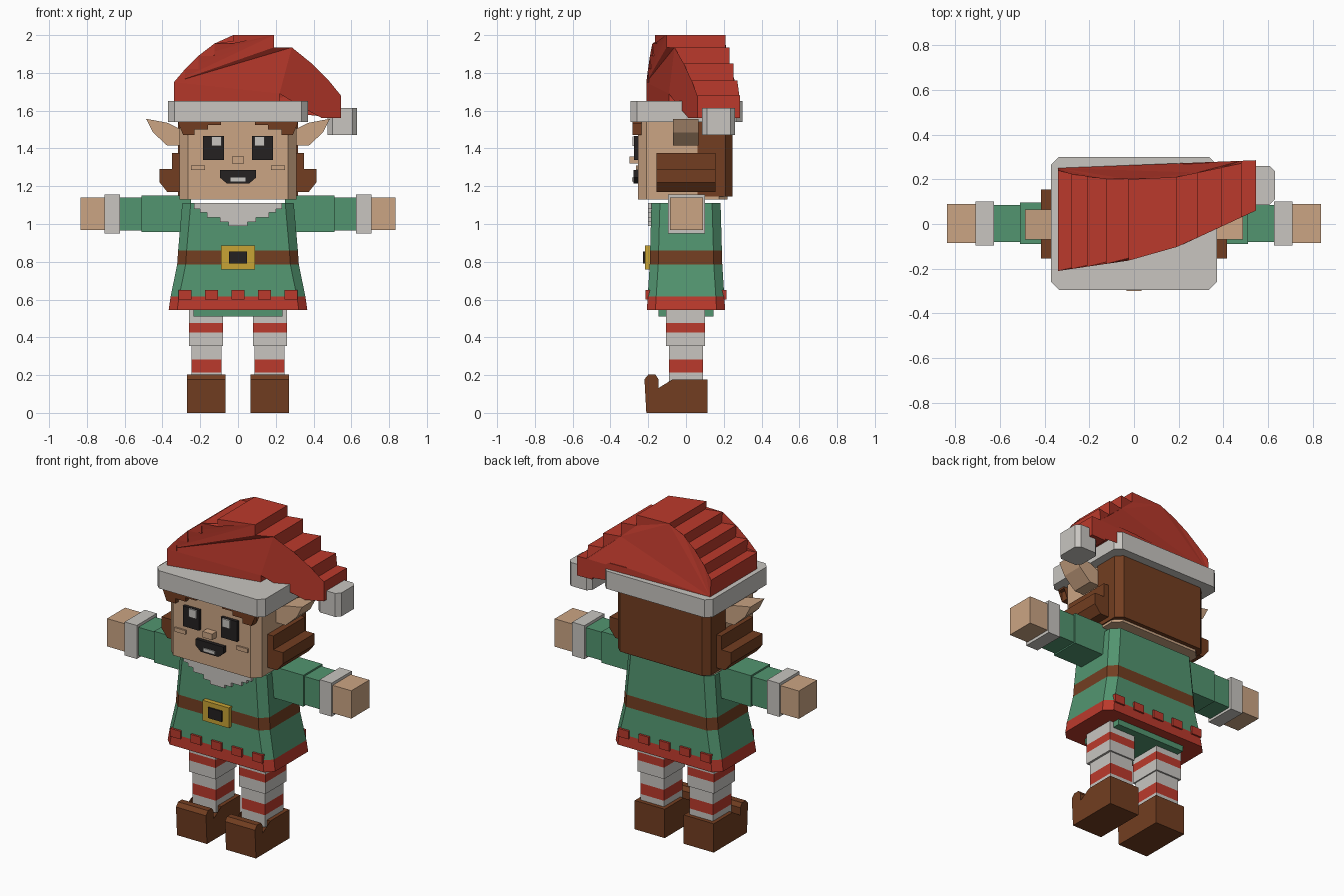
import bpy, bmesh

cube = bpy.data.objects.get("Cube")
if cube:
    bpy.data.objects.remove(cube, do_unlink=True)


def material(name, r, g, b):
    m = bpy.data.materials.new(name)
    m.use_nodes = True
    m.diffuse_color = (r, g, b, 1)
    m.node_tree.nodes["Principled BSDF"].inputs["Base Color"].default_value = (r, g, b, 1)
    return m


RED = material("red cloth", .50, .042, .025)
GREEN = material("green cloth", .085, .30, .162)
WHITE = material("white trim", .58, .56, .53)
SKIN = material("skin", .60, .375, .23)
BROWN = material("brown", .17, .048, .015)
BLACK = material("black", .018, .015, .015)
GOLD = material("gold", .58, .37, .035)


def finish(name, bm, *mats):
    bmesh.ops.recalc_face_normals(bm, faces=bm.faces)
    mesh = bpy.data.meshes.new(name)
    bm.to_mesh(mesh)
    bm.free()
    for m in mats:
        mesh.materials.append(m)
    obj = bpy.data.objects.new(name, mesh)
    bpy.context.collection.objects.link(obj)
    return obj


def loft(name, rings, *mats, slots=None):
    """Bridge rings of equal length, cap both ends, colour each band by slot."""
    bm = bmesh.new()
    loops = [[bm.verts.new(p) for p in ring] for ring in rings]
    n = len(loops[0])
    for k, (a, b) in enumerate(zip(loops, loops[1:])):
        for i in range(n):
            j = (i + 1) % n
            f = bm.faces.new((a[i], a[j], b[j], b[i]))
            f.material_index = slots[k] if slots else 0
    caps = [bm.faces.new(loops[0]), bm.faces.new(loops[-1])]
    caps[0].material_index = slots[0] if slots else 0
    caps[1].material_index = slots[-1] if slots else 0
    bmesh.ops.triangulate(bm, faces=[f for f in caps if len(f.verts) > 4])
    return finish(name, bm, *mats)


def prism(name, pts, axis, lo, hi, mat):
    """Extrude a 2D outline along an axis."""
    place = {"x": lambda p, d: (d, p[0], p[1]),
             "y": lambda p, d: (p[0], d, p[1]),
             "z": lambda p, d: (p[0], p[1], d)}[axis]
    return loft(name, [[place(p, d) for p in pts] for d in (lo, hi)], mat)


def rect(x0, x1, y0, y1, c=0):
    """Rectangle outline, with chamfered corners if c is set."""
    if not c:
        return [(x0, y0), (x1, y0), (x1, y1), (x0, y1)]
    return [(x0 + c, y0), (x1 - c, y0), (x1, y0 + c), (x1, y1 - c),
            (x1 - c, y1), (x0 + c, y1), (x0, y1 - c), (x0, y0 + c)]


def box(name, x, y, z, mat, c=0):
    return prism(name, rect(*x, *y, c), "z", *z, mat)


def side(s, a, b):
    return tuple(sorted((s * a, s * b)))


def flip(s, pts):
    return [(s * x, z) for x, z in pts]


def stepped(half):
    """Full symmetric outline from its +x half."""
    return half + flip(-1, half[::-1])


def lerp(table, x):
    for (x0, v0), (x1, v1) in zip(table, table[1:]):
        if x <= x1:
            return v0 + (v1 - v0) * (x - x0) / (x1 - x0)
    return table[-1][1]


# Hat: stepped outline, narrowing in depth towards the drooping tip
left_steps = [(-.34, 1.75), (-.28, 1.82), (-.21, 1.89), (-.125, 1.955), (-.025, 2)]
right_steps = [(.19, 2), (.285, 1.935), (.39, 1.85), (.48, 1.76), (.545, 1.68)]
outline, low = [], 1.65
for x, z in left_steps:
    outline += [(x, low), (x, z)]
    low = z
for (x, z), nxt in zip(right_steps, [p[1] for p in right_steps[1:]] + [1.56]):
    outline += [(x, z), (x, nxt)]
outline += [(.445, 1.56), (.445, 1.62), (.335, 1.62), (.335, 1.69), (.22, 1.69), (.22, 1.65)]
front = [(-.34, -.21), (0, -.16), (.2, -.1), (.545, .06)]
back = [(-.34, .24), (-.27, .22), (-.12, .2), (0, .2), (.19, .21), (.545, .285)]
hem = [(-.34, .25), (.545, .285)]
loft("hat", [[(x, lerp(front, x), z) for x, z in outline],
             [(x, lerp(hem if z < 1.7 else back, x), z) for x, z in outline]], RED)
box("hat_brim", (-.37, .37), (-.295, .3), (1.54, 1.65), WHITE, .035)
box("hat_pompom", (.475, .63), (.085, .26), (1.47, 1.615), WHITE, .025)

# Head and hair
box("head", (-.31, .31), (-.255, .22), (1.13, 1.54), SKIN, .045)
prism("back_hair", [(-.317, .06), (.317, .06), (.317, .21), (.28, .245), (-.28, .245), (-.317, .21)],
      "z", 1.145, 1.545, BROWN)
for s, tag in ((1, "left"), (-1, "right")):
    prism(tag + "_fringe", flip(s, [(.315, 1.54), (.315, 1.53), (.29, 1.53), (.29, 1.47), (.23, 1.47),
                                    (.23, 1.5), (.16, 1.5), (.16, 1.525), (.09, 1.525), (.09, 1.54)]),
          "y", -.283, -.235, BROWN)
    prism(tag + "_side_hair", flip(s, [(.30, 1.375), (.35, 1.375), (.35, 1.29), (.415, 1.29),
                                       (.415, 1.22), (.375, 1.17), (.30, 1.17)]),
          "y", -.155, .155, BROWN)
    prism(tag + "_ear", flip(s, [(.30, 1.5), (.37, 1.535), (.487, 1.557), (.45, 1.485),
                                 (.375, 1.415), (.30, 1.415)]),
          "y", -.07, .065, SKIN)
    # Eyes and cheeks
    box(tag + "_eye", side(s, .075, .185), (-.275, -.25), (1.34, 1.465), BLACK)
    box(tag + "_eye_glint", side(s, .088, .14), (-.284, -.27), (1.412, 1.463), WHITE)
    box(tag + "_cheek", side(s, .175, .25), (-.265, -.25), (1.285, 1.31), SKIN)

box("nose", (-.033, .033), (-.3, -.25), (1.32, 1.357), SKIN)
prism("mouth", stepped([(.06, 1.215), (.095, 1.245), (.095, 1.285)]), "y", -.278, -.25, BLACK)
box("teeth", (-.04, .04), (-.285, -.27), (1.225, 1.246), WHITE)

# Tunic: red hem, green skirt, brown belt, green chest
sections = [(.545, .367, .207), (.615, .357, .203), (.785, .322, .192), (.86, .317, .19), (1.11, .295, .183)]
loft("tunic", [[(x, y, z) for x, y in rect(-w, w, -d, d, .045)] for z, w, d in sections],
     GREEN, RED, BROWN, slots=[1, 0, 2, 0])
box("tunic_lining", (-.235, .235), (-.145, .145), (.51, .56), GREEN)
for i in range(-2, 3):
    for s, tag in ((-1, "front"), (1, "back")):
        box(f"hem_tooth_{tag}_{i + 3}", (i * .14 - .035, i * .14 + .035), side(s, .17, .214),
            (.6, .65), RED)

# Collar and buckle
prism("collar", stepped([(.05, .99), (.05, 1.01), (.095, 1.01), (.095, 1.035), (.165, 1.035), (.165, 1.06),
                         (.2, 1.06), (.2, 1.08), (.232, 1.08), (.232, 1.11)]), "y", -.202, -.17, WHITE)
box("buckle", (-.09, .09), (-.218, -.18), (.76, .885), GOLD)
box("buckle_hole", (-.047, .047), (-.227, -.21), (.79, .855), BLACK)

# Arms and legs
shoe = [(-.21, 0), (.115, 0), (.115, .178), (-.07, .178), (-.07, .132), (-.145, .132),
        (-.145, .178), (-.162, .202), (-.2, .202), (-.22, .178)]
for s, tag in ((1, "left"), (-1, "right")):
    box(tag + "_upper_sleeve", side(s, .25, .51), (-.09, .095), (.957, 1.15), GREEN)
    box(tag + "_lower_sleeve", side(s, .5, .63), (-.08, .085), (.965, 1.14), GREEN)
    box(tag + "_cuff", side(s, .625, .708), (-.096, .1), (.95, 1.157), WHITE)
    box(tag + "_hand", side(s, .7, .835), (-.086, .09), (.968, 1.14), SKIN)
    for part, x, y, levels in (("thigh", (.08, .26), (-.105, .1), (.355, .425, .475, .56)),
                               ("shin", (.088, .247), (-.09, .09), (.14, .215, .282, .36))):
        ring = rect(*side(s, *x), *y)
        loft(f"{tag}_{part}", [[(px, py, z) for px, py in ring] for z in levels],
             WHITE, RED, slots=[0, 1, 0])
    prism(tag + "_shoe", shoe, "x", *side(s, .065, .27), BROWN)
